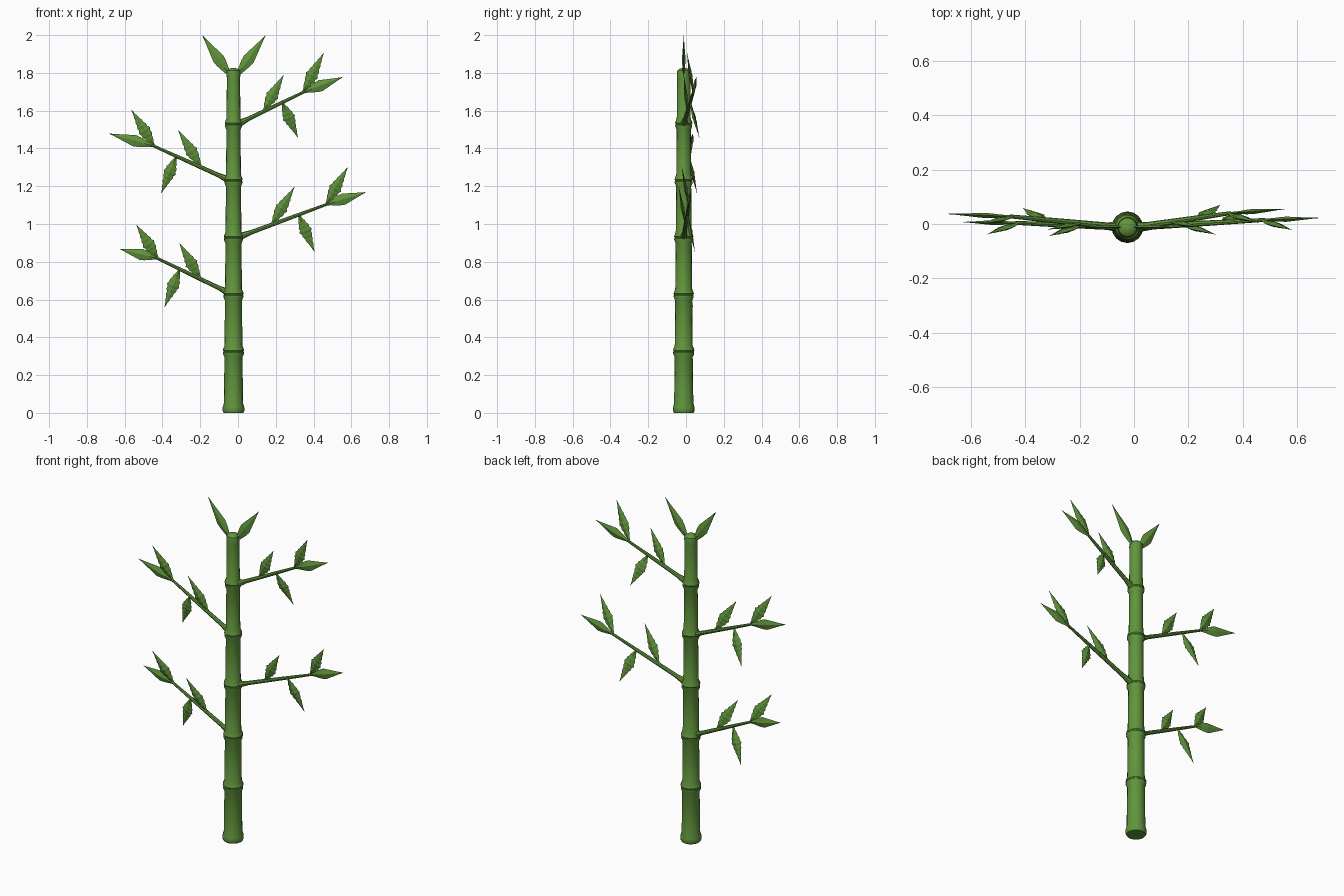
import bpy, bmesh, math
from mathutils import Vector

if "Cube" in bpy.data.objects:
    bpy.data.objects.remove(bpy.data.objects["Cube"])

CX, CY = -0.024, -0.012
green = bpy.data.materials.new("bamboo_green")
green.diffuse_color = (0.12, 0.30, 0.045, 1)
green.use_nodes = True
green.node_tree.nodes["Principled BSDF"].inputs["Base Color"].default_value = green.diffuse_color


def loft(name, rings, smooth=True):
    """Skin a list of closed rings (same point count) and cap both ends."""
    bm = bmesh.new()
    rows = [[bm.verts.new(p) for p in ring] for ring in rings]
    n = len(rows[0])
    for a, b in zip(rows, rows[1:]):
        for i in range(n):
            j = (i + 1) % n
            bm.faces.new((a[i], a[j], b[j], b[i]))
    bm.faces.new(rows[0][::-1])
    bm.faces.new(rows[-1])
    bmesh.ops.recalc_face_normals(bm, faces=bm.faces)
    me = bpy.data.meshes.new(name)
    bm.to_mesh(me)
    bm.free()
    me.materials.append(green)
    ob = bpy.data.objects.new(name, me)
    bpy.context.collection.objects.link(ob)
    if smooth:
        bpy.ops.object.select_all(action='DESELECT')
        ob.select_set(True)
        bpy.context.view_layer.objects.active = ob
        bpy.ops.object.shade_smooth_by_angle(angle=math.radians(35))
    return ob


def oval(c, u, v, a, b, n):
    return [c + u * a * math.cos(t) + v * b * math.sin(t)
            for t in (2 * math.pi * i / n for i in range(n))]


def frame(d):
    """Side axis in the front plane, and the thickness axis."""
    side = d.cross(Vector((0, 1, 0))).normalized()
    return side, d.cross(side).normalized()


# stalk: tapered internodes with a flared double lip at each node
def radius(z):
    return 0.0505 - 0.0088 * z


profile = [(0.0, 0.052), (0.012, 0.058), (0.03, 0.057), (0.05, 0.051)]
for z in (0.325, 0.625, 0.927, 1.229, 1.528):
    r = radius(z)
    profile += [(z - 0.03, r), (z - 0.012, r + 0.008), (z - 0.004, r + 0.008),
                (z, r + 0.005), (z + 0.006, r + 0.009), (z + 0.014, r + 0.007), (z + 0.03, r)]
profile += [(1.77, 0.035), (1.795, 0.037), (1.812, 0.034), (1.822, 0.022), (1.826, 0.008)]
X, Y = Vector((1, 0, 0)), Vector((0, 1, 0))
loft("stalk", [oval(Vector((CX, CY, z)), X, Y, r, r, 16) for z, r in profile])


# leaf: flattened kite with a raised midrib, optionally scalloped edges
def leaf(name, base, tip, width=0.032, serrated=False):
    base, tip = Vector(base), Vector(tip)
    u, v = frame((tip - base).normalized())
    n = 16 if serrated else 9
    rings = []
    for i in range(n + 1):
        t = i / n
        k = min(t / 0.42, 1) ** 0.8 if t < 0.42 else (1 - t) / 0.58
        if serrated:
            k *= 1.08 if i % 2 else 0.9
        w = max(width * k, 0.005 if t < 0.5 else 0.001)
        th = max(0.010 * k, 0.005 if t < 0.3 else 0.001)
        rings.append(oval(base.lerp(tip, t), u, v, w, th, 4))
    loft(name, rings, smooth=False)


# crown leaves
leaf("crown_leaf_left", (-0.035, CY, 1.775), (-0.188, CY, 1.997), 0.033)
leaf("crown_leaf_right", (-0.013, CY, 1.775), (0.145, CY, 1.997), 0.033)

# side twigs: start, end, end leaf tip, then (position along twig, leaf tip)
twigs = [
    ((-0.04, CY, 0.632), (-0.435, 0.004, 0.822), (-0.626, 0.007, 0.868),
     [(0.97, (-0.537, -0.037, 0.995)), (0.40, (-0.31, -0.044, 0.898)), (0.68, (-0.388, 0.036, 0.562))]),
    ((0.0, CY, 0.930), (0.48, 0.015, 1.108), (0.676, 0.022, 1.168),
     [(0.97, (0.580, -0.022, 1.300)), (0.37, (0.298, -0.038, 1.195)), (0.67, (0.404, 0.047, 0.855))]),
    ((-0.04, CY, 1.230), (-0.455, 0.028, 1.417), (-0.680, 0.037, 1.478),
     [(0.97, (-0.563, 0.0, 1.602)), (0.37, (-0.316, -0.02, 1.496)), (0.69, (-0.406, 0.058, 1.163))]),
    ((0.0, CY, 1.530), (0.355, 0.04, 1.702), (0.553, 0.055, 1.777),
     [(0.97, (0.453, 0.005, 1.905)), (0.38, (0.241, -0.012, 1.788)), (0.66, (0.316, 0.07, 1.459))]),
]
for k, (start, end, tip, leaves) in enumerate(twigs, 1):
    a, b = Vector(start), Vector(end)
    u, v = frame((b - a).normalized())
    rings = [oval(a.lerp(b, t), u, v, r, r, 8)
             for t, r in ((0, 0.020), (0.08, 0.016), (0.15, 0.012), (0.6, 0.010), (1, 0.007))]
    loft(f"twig_{k}", rings)
    leaf(f"twig_{k}_end_leaf", a.lerp(b, 0.97), tip)
    for i, (t, p) in enumerate(leaves, 1):
        leaf(f"twig_{k}_leaf_{i}", a.lerp(b, t), p, 0.033, True)
